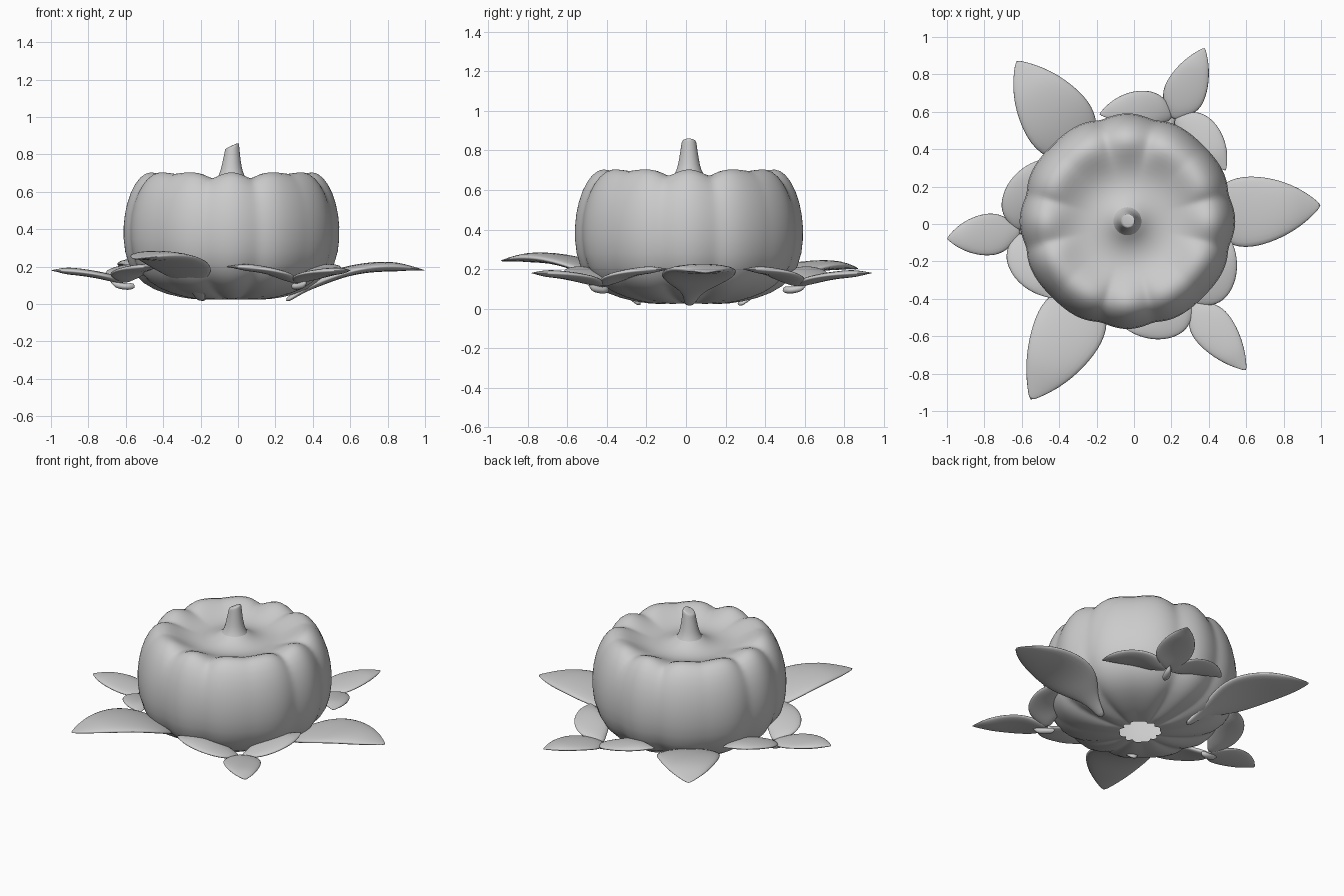
import bpy, bmesh
from math import sin, cos, pi, radians
from mathutils import Vector, Matrix

if "Cube" in bpy.data.objects:
    bpy.data.objects.remove(bpy.data.objects["Cube"])

CENTER = Vector((-0.035, 0.015, 0))


def finish(name, bm, levels=1):
    bmesh.ops.recalc_face_normals(bm, faces=bm.faces)
    for f in bm.faces:
        f.smooth = True
    me = bpy.data.meshes.new(name)
    bm.to_mesh(me)
    bm.free()
    ob = bpy.data.objects.new(name, me)
    bpy.context.collection.objects.link(ob)
    mod = ob.modifiers.new("smooth", 'SUBSURF')
    mod.levels = mod.render_levels = levels
    return ob


def skin(bm, rings, cap_start=False, cap_end=False):
    vs = [[bm.verts.new(p) for p in r] for r in rings]
    n = len(vs[0])
    for a, b in zip(vs, vs[1:]):
        for i in range(n):
            j = (i + 1) % n
            bm.faces.new((a[i], a[j], b[j], b[i]))
    if cap_start:
        bm.faces.new(vs[0][::-1])
    if cap_end:
        bm.faces.new(vs[-1])


# Ribbed body: radius, height, rib depth, crease drop; open underneath
profile = [(.125, .025, .2, 0), (.2, .022, .1, -.012), (.35, .05, .07, -.015), (.48, .105, .055, -.01),
           (.56, .21, .04, 0), (.582, .35, .035, 0), (.575, .48, .035, 0), (.543, .6, .04, .008),
           (.49, .685, .04, .03), (.435, .712, .02, .045), (.38, .695, 0, .025),
           (.32, .66, 0, .005), (.25, .632, 0, 0), (.18, .63, 0, 0), (.12, .648, 0, 0),
           (.08, .675, 0, 0), (.04, .70, 0, 0)]
rings = []
for r, z, depth, drop in profile:
    ring = []
    for i in range(96):
        a = 2 * pi * i / 96
        c = (1 - abs(cos(6 * a))) * (.25 + .95 * cos(2 * a) ** 2)
        rr = r * (1 - depth * c)
        ring.append(CENTER + Vector((rr * cos(a), rr * sin(a), z - drop * c)))
    rings.append(ring)
bm = bmesh.new()
skin(bm, rings)
finish("pumpkin_body", bm)

# Stem with slanted tip
rings = []
for r, z, dx, slant in [(.085, .665, 0, 0), (.062, .70, 0, 0), (.05, .76, 0, .1), (.041, .82, .002, .4),
                        (.038, .843, .003, .45), (.033, .848, .003, .45)]:
    rings.append([CENTER + Vector((dx + r * cos(a), r * sin(a), z + slant * r * cos(a)))
                  for a in (2 * pi * k / 16 for k in range(16))])
bm = bmesh.new()
skin(bm, rings, cap_end=True)
finish("stem", bm)

# Puffy leaf along a curve through root, mid and tip
LARGE = [.14, .2, .38, .7, .95, 1.05, 1.05, .98, .86, .68, .42, .04]
SMALL = [.2, .5, .78, .96, 1.04, 1.04, 1.0, .91, .78, .6, .36, .03]


def leaf(name, root, mid, tip, half, thick, angle, widths=SMALL):
    root, mid, tip = Vector(root), Vector(mid), Vector(tip)
    ctrl = 2 * mid - (root + tip) / 2
    rot = Matrix.Rotation(radians(angle), 3, 'Z')
    rings = []
    for i, w in enumerate(widths):
        t = i / (len(widths) - 1)
        p = (1 - t) ** 2 * root + 2 * t * (1 - t) * ctrl + t * t * tip
        d = (1 - t) * (ctrl - root) + t * (tip - ctrl)
        side = Vector((-d.y, d.x, 0)).normalized()
        up = d.cross(side).normalized()
        th = thick * min(1, .35 + w) * (1 if t < .8 else max(.2, (1.05 - t) * 4))
        rings.append([CENTER + rot @ (p + side * cos(a) * w * half + up * sin(a) * th)
                      for a in (2 * pi * k / 12 for k in range(12))])
    bm = bmesh.new()
    skin(bm, rings, True, True)
    finish(name, bm)


# Three large leaves
for n, (ang, lift, length) in enumerate([(0, 0, 1.035), (120, .02, 1.04), (237, .06, 1.085)]):
    leaf(f"large_leaf_{n + 1}", (.29, .0, .015), (.64, .05, .18 + lift * .8),
         (length, .085, .18 + lift), .187, .028, ang, LARGE)

# Three sprigs: an outer leaflet and two side leaflets hugging the body
for n, (ang, pull, tip) in enumerate([(66, .01, 1.015), (185.5, .035, .97), (308.5, .05, 1.02)]):
    leaf(f"outer_leaflet_{n + 1}", (.61 - pull, 0, .12), (.79 - pull / 2, 0, .165),
         (tip, 0, .18), .112, .02, ang)
    for s, side in ((1, "left"), (-1, "right")):
        leaf(f"{side}_leaflet_{n + 1}", (.61 - pull, s * .01, .12), (.585 - pull, s * .185, .18),
             (.47 - pull, s * .37, .2), .1, .02, ang)
    # short stalk under the sprig
    leaf(f"sprig_stalk_{n + 1}", (.52, 0, .1), (.58, 0, .095), (.65, 0, .12), .022, .018, ang)
